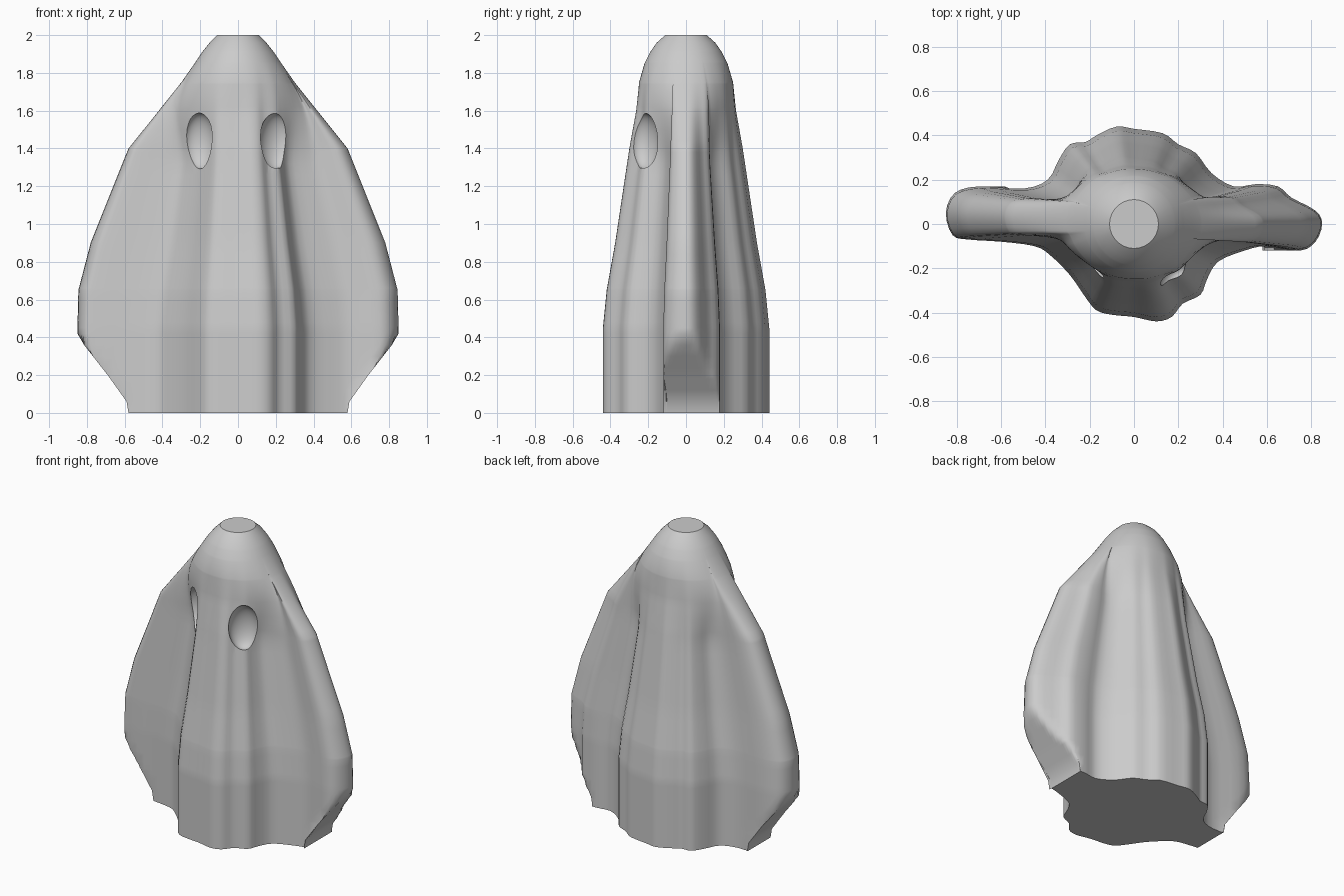
import bpy
import bmesh
import math
from mathutils import Vector
from mathutils.bvhtree import BVHTree

default_cube = bpy.data.objects.get("Cube")
if default_cube:
    bpy.data.objects.remove(default_cube, do_unlink=True)

sheet_grey = bpy.data.materials.new("sheet_grey")
sheet_grey.use_nodes = True
sheet_grey.diffuse_color = (0.6, 0.6, 0.6, 1)
sheet_grey.node_tree.nodes["Principled BSDF"].inputs["Base Color"].default_value = (0.6, 0.6, 0.6, 1)

# Draped outline of the sheet at its widest, counter-clockwise from the left tip
OUTLINE = [
    (.85, 0), (.82, .06), (.71, .12), (.65, .17), (.55, .18), (.45, .17),
    (.35, .23), (.28, .32), (.2, .36), (.13, .41), (0, .43), (-.08, .44),
    (-.17, .4), (-.22, .37), (-.29, .36), (-.34, .29), (-.39, .2), (-.5, .16),
    (-.7, .17), (-.81, .14), (-.85, .05), (-.82, -.05), (-.75, -.07),
    (-.6, -.08), (-.45, -.1), (-.38, -.14), (-.29, -.23), (-.22, -.33),
    (-.17, -.39), (-.1, -.41), (0, -.42), (.1, -.44), (.17, -.42),
    (.22, -.36), (.3, -.32), (.33, -.25), (.38, -.17), (.5, -.12),
    (.6, -.1), (.75, -.12), (.82, -.08)]
BODY, TIP, DEPTH = .38, .85, .44

# (height, half width, half depth)
LEVELS = [(0, .85, .44), (.45, .85, .44), (.65, .845, .42), (.9, .78, .375),
          (1.2, .66, .33), (1.4, .58, .3), (1.6, .42, .265), (1.75, .3, .25),
          (1.85, .23, .22), (1.91, .19, .19), (1.96, .15, .155), (2, .11, .11)]
# Trimmed lower corners of the arms: (height, half width)
TRIM = [(0, .58), (.06, .59), (.2, .69), (.36, .815), (.42, .85)]


def lookup(table, z):
    """Linear interpolation in a table sorted by its first column."""
    for a, b in zip(table, table[1:]):
        if z <= b[0]:
            t = (z - a[0]) / (b[0] - a[0])
            return [p + (q - p) * t for p, q in zip(a[1:], b[1:])]
    return list(table[-1][1:])


def smooth_loop(points, steps):
    """Closed Catmull-Rom curve through the points."""
    n = len(points)
    result = []
    for i in range(n):
        a, b, c, d = (Vector(points[(i + k) % n]) for k in (-1, 0, 1, 2))
        for s in range(steps):
            t = s / steps
            result.append(b + (c - a) * t / 2 + (a * 2 - b * 5 + c * 4 - d) * t * t / 2
                          + (b * 3 - a - c * 3 + d) * t ** 3 / 2)
    return result


def section_point(p, z):
    """Fit an outline point to a height; folds fade into a round head."""
    width, depth = lookup(LEVELS, z)
    scale = depth / DEPTH
    reach = abs(p.x)
    if reach < BODY:
        x = reach * scale
    else:
        x = BODY * scale + (reach - BODY) / (TIP - BODY) * (width - BODY * scale)
    x = math.copysign(x, p.x)
    y = p.y * scale
    angle = math.atan2(y / depth, x / width)
    fade = min(max((z - 1.3) / .6, 0), 1)
    fade = fade * fade * (3 - 2 * fade)
    x += (width * math.cos(angle) - x) * fade
    y += (depth * math.sin(angle) - y) * fade
    limit = lookup(TRIM, z)[0]
    return Vector((max(-limit, min(limit, x)), y, z))


# Sheet body lofted through stacked sections
heights = sorted({i * .06 for i in range(33)} | {row[0] for row in LEVELS + TRIM})
outline = smooth_loop(OUTLINE, 3)
bm = bmesh.new()
rings = [[bm.verts.new(section_point(p, z)) for p in outline] for z in heights]
count = len(outline)
for low, high in zip(rings, rings[1:]):
    for i in range(count):
        j = (i + 1) % count
        bm.faces.new((low[i], low[j], high[j], high[i]))
bm.faces.new(list(reversed(rings[0])))
bm.faces.new(rings[-1])
bm.normal_update()
surface = BVHTree.FromBMesh(bm)
mesh = bpy.data.meshes.new("draped_sheet")
bm.to_mesh(mesh)
bm.free()
sheet = bpy.data.objects.new("draped_sheet", mesh)
bpy.context.collection.objects.link(sheet)
mesh.materials.append(sheet_grey)

# Hollow oval eyes scooped out along the surface
for side, name in ((1, "left_eye_cutter"), (-1, "right_eye_cutter")):
    hit, normal, _, _ = surface.ray_cast(Vector((side * .2, -2, 1.44)), Vector((0, 1, 0)))
    bpy.ops.mesh.primitive_uv_sphere_add(segments=40, ring_count=24, location=hit)
    cutter = bpy.context.object
    cutter.name = name
    cutter.scale = (.095, .07, .148)
    cutter.rotation_euler.z = side * math.radians(33)
    cutter.data.materials.append(sheet_grey)
    cutter.data.shade_smooth()
    cutter.hide_render = True
    cutter.hide_set(True)
    scoop = sheet.modifiers.new(name, "BOOLEAN")
    scoop.operation = "DIFFERENCE"
    scoop.solver = "EXACT"
    scoop.object = cutter

# Apply the scoops, then remove the helpers
bpy.context.view_layer.objects.active = sheet
sheet.select_set(True)
for modifier in list(sheet.modifiers):
    cutter = modifier.object
    bpy.ops.object.modifier_apply(modifier=modifier.name)
    bpy.data.objects.remove(cutter, do_unlink=True)
bpy.ops.object.shade_smooth_by_angle(angle=math.radians(40))
